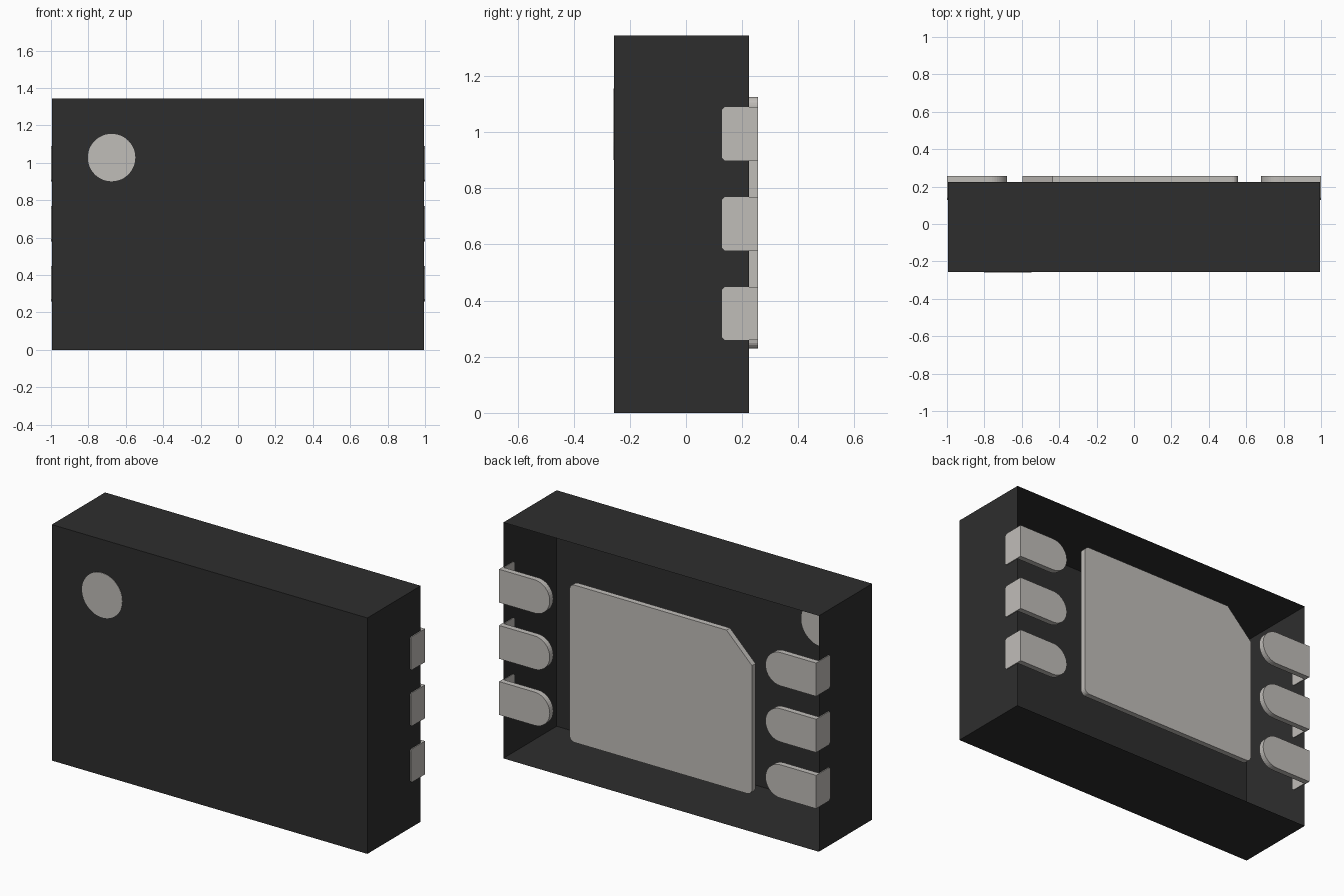
import bpy, bmesh, math

cube = bpy.data.objects.get("Cube")
if cube:
    bpy.data.objects.remove(cube, do_unlink=True)


def material(name, color):
    m = bpy.data.materials.new(name)
    m.use_nodes = True
    m.diffuse_color = (*color, 1)
    bsdf = m.node_tree.nodes["Principled BSDF"]
    bsdf.inputs["Base Color"].default_value = (*color, 1)
    bsdf.inputs["Roughness"].default_value = 0.6
    return m


DARK = material("dark plastic", (0.027, 0.027, 0.027))
METAL = material("pale metal", (0.53, 0.51, 0.485))

HALF_W, HEIGHT = 0.995, 1.345       # body half width and height
FRONT, BACK, PAD_BACK = -0.256, 0.224, 0.256


def finish(bm, name, mat):
    bmesh.ops.recalc_face_normals(bm, faces=bm.faces)
    me = bpy.data.meshes.new(name)
    bm.to_mesh(me)
    bm.free()
    me.materials.append(mat)
    ob = bpy.data.objects.new(name, me)
    bpy.context.scene.collection.objects.link(ob)
    return ob


def add_prism(bm, points, offset, place):
    """Extrude a 2D outline along offset; place maps (u, v) to 3D."""
    face = bm.faces.new([bm.verts.new(place(u, v)) for u, v in points])
    new = bmesh.ops.extrude_face_region(bm, geom=[face], use_keep_orig=True)
    verts = [g for g in new["geom"] if isinstance(g, bmesh.types.BMVert)]
    bmesh.ops.translate(bm, verts=verts, vec=offset)


def arc(cx, cz, r, start, end, steps):
    return [(cx + r * math.cos(math.radians(start + (end - start) * i / steps)),
             cz + r * math.sin(math.radians(start + (end - start) * i / steps)))
            for i in range(steps + 1)]


# Body: box shell, open at the back
bm = bmesh.new()
add_prism(bm, [(-HALF_W, 0), (HALF_W, 0), (HALF_W, HEIGHT), (-HALF_W, HEIGHT)],
          (0, BACK - FRONT, 0), lambda u, v: (u, FRONT, v))
bmesh.ops.recalc_face_normals(bm, faces=bm.faces)
bmesh.ops.delete(bm, geom=[f for f in bm.faces if f.normal.y > 0.9], context='FACES')
finish(bm, "body_shell", DARK)

# Round marker, flush with the front wall and showing on its inner side
bm = bmesh.new()
add_prism(bm, arc(-0.676, 1.028, 0.127, 0, 360, 48)[:-1], (0, 0.004, 0),
          lambda u, v: (u, FRONT - 0.002, v))
finish(bm, "marker_dot", METAL)

# Large centre pad: small rounded corners, one clipped corner
X0, X1, Z0, Z1, R, CLIP = -0.595, 0.555, 0.229, 1.126, 0.03, 0.16
outline = (arc(X0 + R, Z0 + R, R, 180, 270, 5) + arc(X1 - R, Z0 + R, R, 270, 360, 5)
           + arc(X1 - R, Z1 - R, R, 0, 90, 5) + [(X0 + CLIP, Z1), (X0, Z1 - CLIP)])
bm = bmesh.new()
add_prism(bm, outline, (0, PAD_BACK - BACK, 0), lambda u, v: (u, BACK, v))
finish(bm, "centre_pad", METAL)

# Terminals: round-ended back plate plus a thin plate wrapping onto the side
HALF, INNER, TIP, C = 0.095, 0.68, 0.128, 0.01
for side, label in ((1, "left"), (-1, "right")):
    for i in range(3):
        z = 0.354 + 0.32 * i
        bm = bmesh.new()
        tab = [(1, z - HALF), (1, z + HALF)] + arc(INNER + HALF, z, HALF, 90, 270, 20)
        add_prism(bm, tab, (0, PAD_BACK - BACK, 0),
                  lambda u, v: (side * u, BACK, v))
        wrap = [(BACK, z - HALF), (BACK, z + HALF), (TIP + C, z + HALF),
                (TIP, z + HALF - C), (TIP, z - HALF + C), (TIP + C, z - HALF)]
        add_prism(bm, wrap, (-0.008 * side, 0, 0), lambda u, v: (side, u, v))
        finish(bm, f"{label}_terminal_{i + 1}", METAL)
